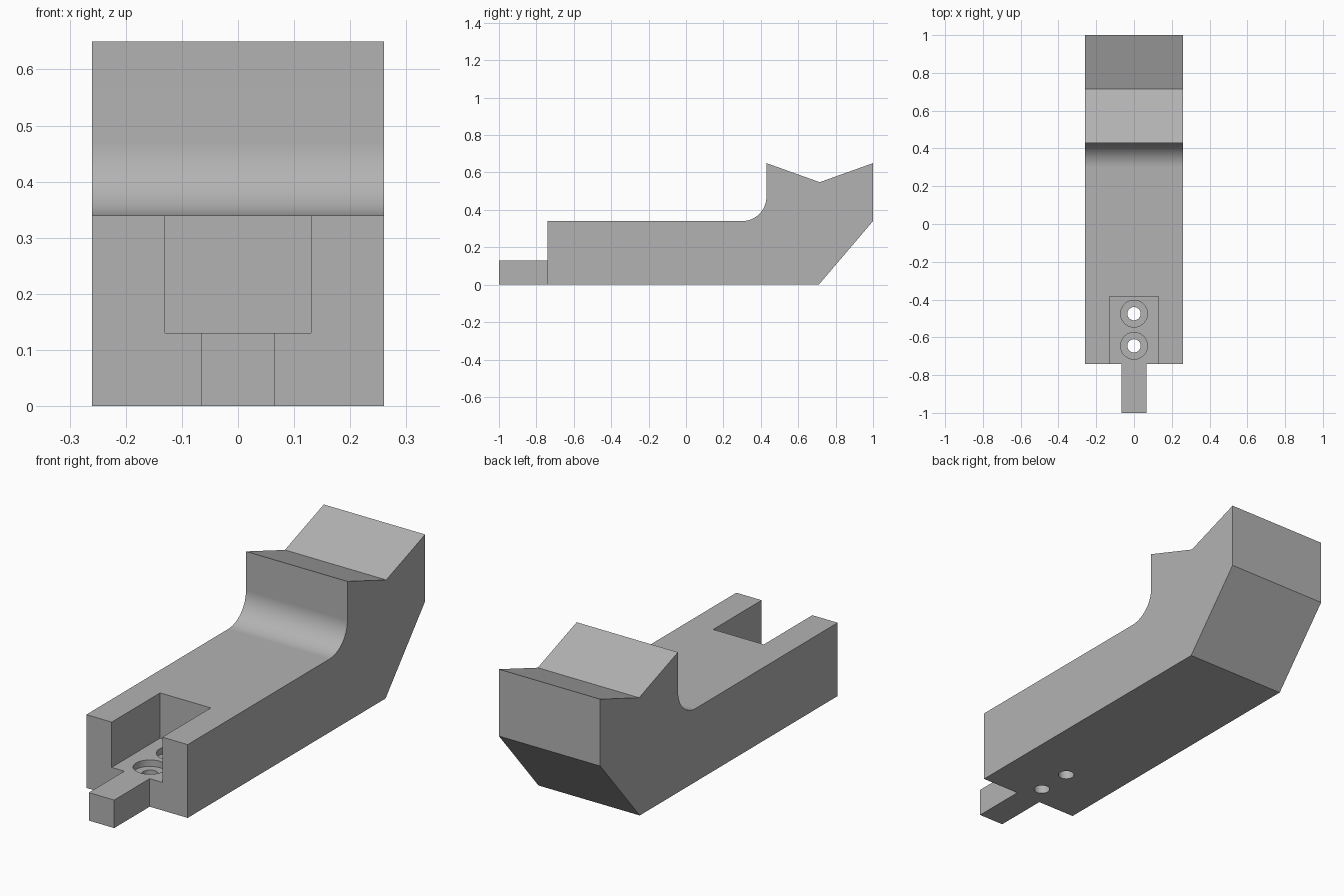
import bpy, bmesh, math
from mathutils import Matrix

cube = bpy.data.objects.get("Cube")
if cube:
    bpy.data.objects.remove(cube, do_unlink=True)

grey = bpy.data.materials.new("plain grey")
grey.use_nodes = True
colour = (0.45, 0.45, 0.45, 1)
grey.diffuse_color = colour
grey.node_tree.nodes["Principled BSDF"].inputs["Base Color"].default_value = colour


def make_object(name, bm):
    bmesh.ops.recalc_face_normals(bm, faces=bm.faces)
    mesh = bpy.data.meshes.new(name)
    bm.to_mesh(mesh)
    bm.free()
    mesh.materials.append(grey)
    obj = bpy.data.objects.new(name, mesh)
    bpy.context.collection.objects.link(obj)
    return obj


def box(name, x0, x1, y0, y1, z0, z1):
    bm = bmesh.new()
    bmesh.ops.create_cube(bm, size=1)
    for v in bm.verts:
        v.co = (x1 if v.co.x > 0 else x0, y1 if v.co.y > 0 else y0, z1 if v.co.z > 0 else z0)
    return make_object(name, bm)


def cylinder(name, radius, y, z0, z1):
    bm = bmesh.new()
    bmesh.ops.create_cone(bm, cap_ends=True, segments=48, radius1=radius, radius2=radius,
                          depth=z1 - z0, matrix=Matrix.Translation((0, y, (z0 + z1) / 2)))
    return make_object(name, bm)


# Side profile with a rounded inside corner and a V-shaped rest
half_width, deck, floor, front_face = 0.26, 0.34, 0.13, -0.74
radius, wall = 0.13, 0.43
profile = [(-1, 0), (0.71, 0), (1, deck), (1, 0.65), (0.715, 0.548), (wall, 0.65)]
steps = 18
for i in range(steps + 1):
    a = math.pi / 2 * i / steps
    profile.append((wall - radius + radius * math.cos(a), deck + radius - radius * math.sin(a)))
profile.append((-1, deck))

bm = bmesh.new()
face = bm.faces.new([bm.verts.new((-half_width, y, z)) for y, z in profile])
extruded = bmesh.ops.extrude_face_region(bm, geom=[face])["geom"]
bmesh.ops.translate(bm, vec=(2 * half_width, 0, 0),
                    verts=[g for g in extruded if isinstance(g, bmesh.types.BMVert)])
body = make_object("rest_body", bm)

# Pocket, shoulders beside the tongue, and two counterbored screw holes
cutters = [box("pocket_cutter", -0.13, 0.13, -1.2, -0.385, floor, 0.6),
           box("left_shoulder_cutter", 0.065, 0.5, -1.2, front_face, -0.2, 0.6),
           box("right_shoulder_cutter", -0.5, -0.065, -1.2, front_face, -0.2, 0.6)]
for y in (-0.475, -0.645):
    cutters.append(cylinder("counterbore_cutter", 0.071, y, floor - 0.03, 0.25))
    cutters.append(cylinder("screw_hole_cutter", 0.035, y, -0.2, 0.3))

for cutter in cutters:
    cutter.hide_render = True
    mod = body.modifiers.new(cutter.name, 'BOOLEAN')
    mod.operation = 'DIFFERENCE'
    mod.solver = 'EXACT'
    mod.object = cutter

# Bake the cuts and discard the cutters
evaluated = body.evaluated_get(bpy.context.evaluated_depsgraph_get())
result = bpy.data.meshes.new_from_object(evaluated)
body.modifiers.clear()
body.data = result
result.materials.clear()
result.materials.append(grey)
for poly in result.polygons:
    poly.material_index = 0
for cutter in cutters:
    bpy.data.objects.remove(cutter, do_unlink=True)

# Smooth the rounded corner and holes, keeping the flats flat
for obj in bpy.context.selected_objects:
    obj.select_set(False)
body.select_set(True)
bpy.context.view_layer.objects.active = body
bpy.ops.object.shade_smooth_by_angle(angle=math.radians(25))
weighted = body.modifiers.new("flat_normals", 'WEIGHTED_NORMAL')
weighted.keep_sharp = True
